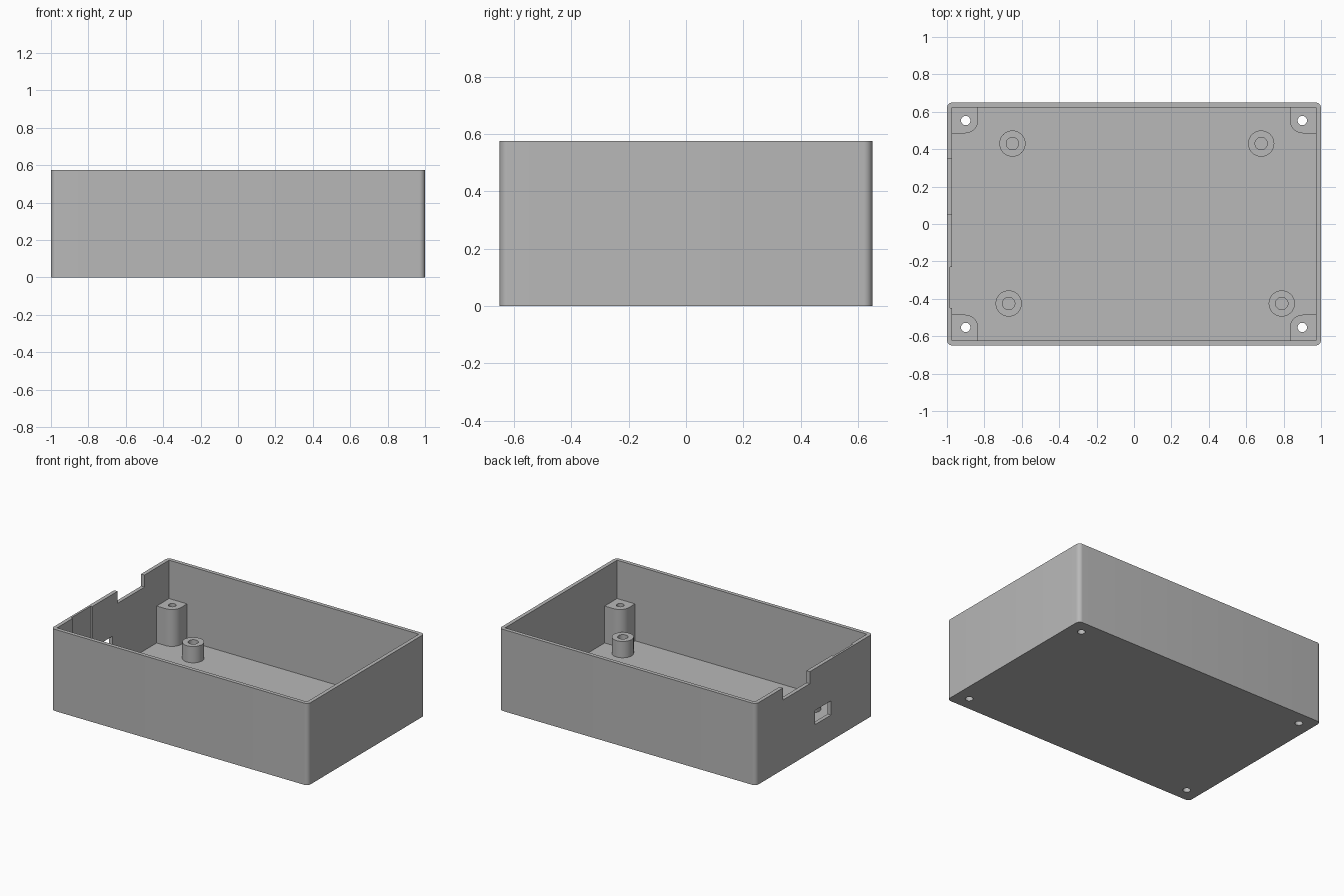
import bpy
import bmesh
from math import cos, sin, pi, radians

cube = bpy.data.objects.get("Cube")
if cube:
    bpy.data.objects.remove(cube, do_unlink=True)

# Main dimensions
HX, HY, H = 1.0, 0.65, 0.575
WALL, FLOOR = 0.027, 0.045
IX, IY = HX - WALL, HY - WALL

grey = bpy.data.materials.new("plain grey")
grey.use_nodes = True
grey.diffuse_color = (0.48, 0.48, 0.48, 1)
grey.node_tree.nodes["Principled BSDF"].inputs["Base Color"].default_value = (0.48, 0.48, 0.48, 1)


def prism(name, outline, z0, z1):
    """Extrude a counter-clockwise xy outline from z0 to z1."""
    bm = bmesh.new()
    low = [bm.verts.new((x, y, z0)) for x, y in outline]
    high = [bm.verts.new((x, y, z1)) for x, y in outline]
    bm.faces.new(low[::-1])
    bm.faces.new(high)
    n = len(low)
    for i in range(n):
        j = (i + 1) % n
        bm.faces.new((low[i], low[j], high[j], high[i]))
    bmesh.ops.recalc_face_normals(bm, faces=bm.faces)
    mesh = bpy.data.meshes.new(name)
    bm.to_mesh(mesh)
    bm.free()
    mesh.materials.append(grey)
    ob = bpy.data.objects.new(name, mesh)
    bpy.context.collection.objects.link(ob)
    return ob


def arc(cx, cy, r, start, sweep, steps):
    return [(cx + r * cos(start + sweep * i / steps),
             cy + r * sin(start + sweep * i / steps)) for i in range(steps + 1)]


def circle(cx, cy, r, steps=40):
    return arc(cx, cy, r, 0, 2 * pi, steps)[:-1]


def rect(x0, x1, y0, y1):
    return [(x0, y0), (x1, y0), (x1, y1), (x0, y1)]


def cut(ob, outline, z0, z1):
    """Subtract a prism from an object."""
    tool = prism("cutter", outline, z0, z1)
    tool.hide_render = True
    mod = ob.modifiers.new("cut", 'BOOLEAN')
    mod.operation = 'DIFFERENCE'
    mod.solver = 'EXACT'
    mod.object = tool
    bpy.context.view_layer.objects.active = ob
    bpy.ops.object.modifier_apply(modifier=mod.name)
    bpy.data.objects.remove(tool, do_unlink=True)


corners = [(sx, sy) for sx in (-1, 1) for sy in (-1, 1)]
screw = {c: (c[0] * 0.9, c[1] * 0.553) for c in corners}
SCREW_R = 0.025

# Open box with rounded outer corners
R = 0.03
outline = []
for k, (sx, sy) in enumerate([(1, 1), (-1, 1), (-1, -1), (1, -1)]):
    outline += arc(sx * (HX - R), sy * (HY - R), R, k * pi / 2, pi / 2, 8)
shell = prism("box_shell", outline, 0, H)
cut(shell, rect(-IX, IX, -IY, IY), FLOOR, H + 0.1)

# Openings in the end wall: rim notch, port hole and inner relief
cut(shell, rect(-1.1, -0.95, 0.05, 0.35), H - 0.085, H + 0.1)
cut(shell, rect(-1.1, -0.95, -0.185, -0.005), 0.18, 0.28)
cut(shell, rect(-0.985, -0.95, -0.45, -0.23), FLOOR + 0.002, H + 0.1)
for c in corners:
    cut(shell, circle(*screw[c], SCREW_R), -0.1, 0.2)
parts = [shell]

# Corner screw posts with one rounded inner corner
PX, PY, PR = 0.833, 0.485, 0.07
for sx, sy in corners:
    profile = [(0.98, 0.63), (PX, 0.63)]
    profile += arc(PX + PR, PY + PR, PR, pi, pi / 2, 12)
    profile += [(0.98, PY)]
    profile = [(sx * x, sy * y) for x, y in profile]
    name = ("back" if sy > 0 else "front") + ("_left" if sx > 0 else "_right")
    post = prism(name + "_screw_post", profile, FLOOR - 0.005, 0.305)
    cut(post, circle(*screw[(sx, sy)], SCREW_R), 0, 0.5)
    parts.append(post)

# Hollow board standoffs
for x, y in [(-0.65, 0.43), (0.68, 0.43), (-0.67, -0.425), (0.79, -0.425)]:
    standoff = prism("board_standoff", circle(x, y, 0.07), FLOOR - 0.005, 0.16)
    cut(standoff, circle(x, y, 0.033), 0, 0.5)
    parts.append(standoff)

# Smooth the round surfaces, keep the edges sharp
bpy.ops.object.select_all(action='DESELECT')
for ob in parts:
    ob.select_set(True)
bpy.context.view_layer.objects.active = shell
bpy.ops.object.shade_smooth_by_angle(angle=radians(30))
